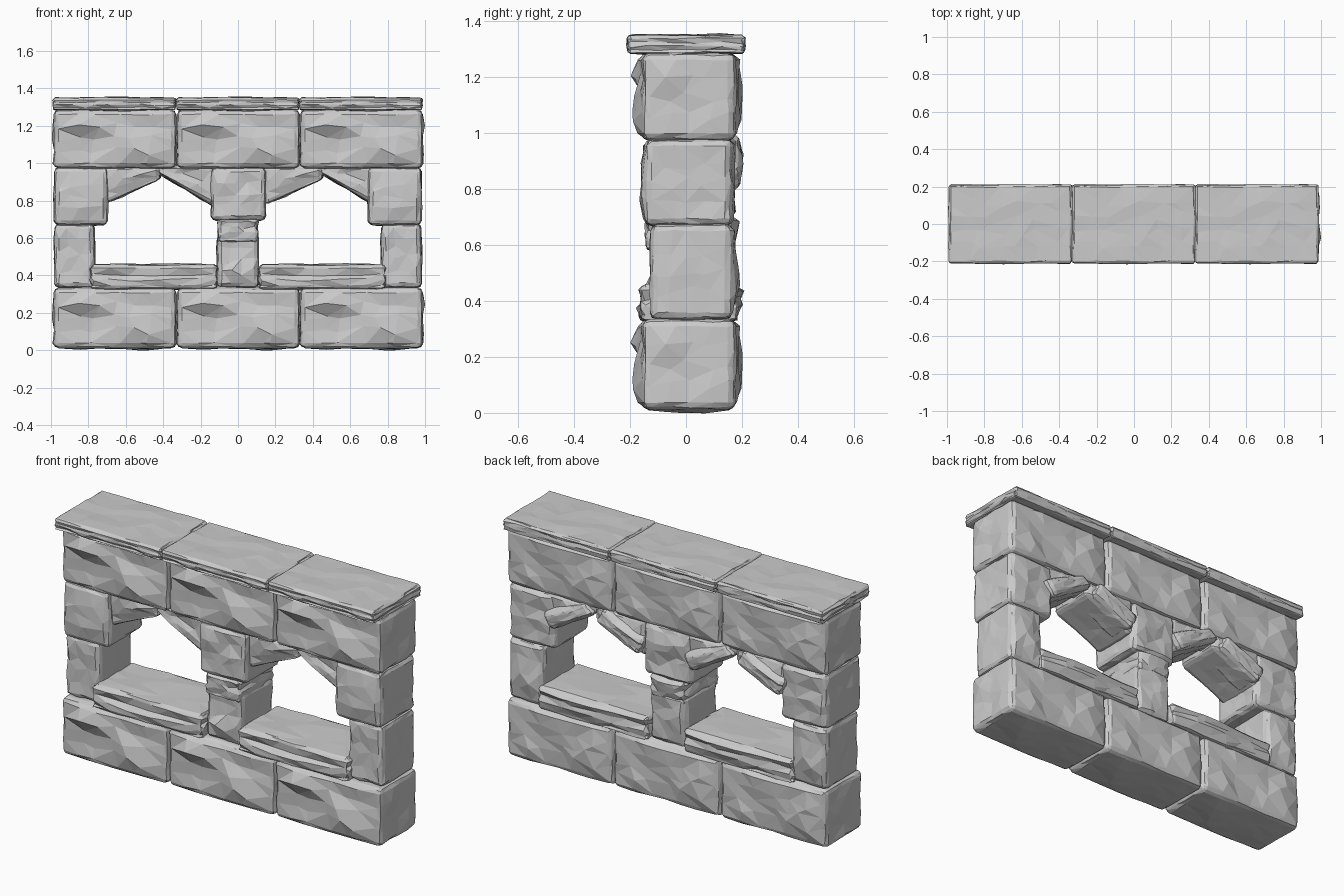
import bpy, bmesh, random
from mathutils import Vector, noise

if "Cube" in bpy.data.objects:
    bpy.data.objects.remove(bpy.data.objects["Cube"])


def ticks(half, r, n):
    """Grid positions along one axis, with a narrow rounded band at both ends."""
    inner = half - r
    return [-half] + [-inner + 2 * inner * i / n for i in range(n + 1)] + [half]


def stone(name, box, seed, cuts=(6, 4, 4), rough=(0.016, 0.034, 0.008), r=0.024,
          strata=0.0, freq=(3.5, 6, 10), quad=None):
    """Chiselled block filling box (x0,x1,y0,y1,z0,z1); quad optionally remaps its xz outline."""
    rng = random.Random(seed)
    lo, hi = Vector(box[0::2]), Vector(box[1::2])
    mid, half = (lo + hi) / 2, (hi - lo) / 2
    grid = [ticks(half[a], r, cuts[a]) for a in range(3)]
    last = [len(g) - 1 for g in grid]
    layer = [(-strata if k % 2 else 0) * rng.uniform(0.4, 1) for k in range(last[2] + 1)]
    bm, made = bmesh.new(), {}

    def vert(key):
        if key in made:
            return made[key]
        p = Vector([grid[a][key[a]] for a in range(3)])
        rim = [key[a] in (0, last[a]) for a in range(3)]
        # irregular facets: slide inner points along their face
        for a in range(3):
            if 1 < key[a] < last[a] - 1:
                p[a] += rng.uniform(-0.35, 0.35) * 2 * (half[a] - r) / cuts[a]
        core = Vector([max(-half[a] + r, min(half[a] - r, p[a])) for a in range(3)])
        off = p - core
        if off.length > 1e-6:
            p = core + off.normalized() * r
        # chisel marks on each face, fading to the rounded edges
        n = noise.noise(Vector([p[a] * freq[a] for a in range(3)]) + Vector((seed * 3.7, seed, 5.1)))
        for a in range(3):
            if rim[a]:
                sign = 1 if key[a] else -1
                fade = 1.0
                for b in range(3):
                    if b != a:
                        fade *= min(1.0, (1 - abs(p[b]) / half[b]) * 3)
                p[a] += sign * rough[a] * fade * (0.4 + 1.3 * n + rng.uniform(-0.2, 0.2))
                if a < 2:
                    p[a] += sign * layer[key[2]] * rng.uniform(0.1, 1)
        p += Vector([rng.uniform(-1, 1) * 0.003 for _ in range(3)])
        if quad:
            u, w = (p.x / half.x + 1) / 2, (p.z / half.z + 1) / 2
            bl, br, tr, tl = [Vector(q) for q in quad]
            q = bl.lerp(br, u).lerp(tl.lerp(tr, u), w)
            co = Vector((q.x, p.y + mid.y, q.y))
        else:
            co = p + mid
        made[key] = bm.verts.new(co)
        return made[key]

    for a in range(3):
        b, c = (a + 1) % 3, (a + 2) % 3
        for side in (0, last[a]):
            for i in range(last[b]):
                for j in range(last[c]):
                    loop = []
                    for di, dj in ((0, 0), (1, 0), (1, 1), (0, 1)):
                        key = [0, 0, 0]
                        key[a], key[b], key[c] = side, i + di, j + dj
                        loop.append(vert(tuple(key)))
                    bm.faces.new(loop if side else loop[::-1])
    bmesh.ops.triangulate(bm, faces=bm.faces[:])
    bmesh.ops.recalc_face_normals(bm, faces=bm.faces[:])
    mesh = bpy.data.meshes.new(name)
    bm.to_mesh(mesh)
    bm.free()
    obj = bpy.data.objects.new(name, mesh)
    bpy.context.collection.objects.link(obj)
    return obj


def repeat(obj, dx):
    """Linked copy shifted along x."""
    twin = obj.copy()
    twin.location.x += dx
    bpy.context.collection.objects.link(twin)


# bottom and top courses and the coping slabs: three of each
for part in (
    stone("base_block", (-0.983, -0.333, -0.153, 0.175, 0.014, 0.333), 3, rough=(0.016, 0.034, 0.014)),
    stone("upper_block", (-0.983, -0.333, -0.153, 0.175, 0.975, 1.285), 3),
    stone("coping_slab", (-0.99, -0.331, -0.21, 0.21, 1.285, 1.35), 8, (7, 5, 3),
          (0.004, 0.008, 0.004), 0.012, 0.012),
):
    repeat(part, 0.66)
    repeat(part, 1.318)

# side piers, mirrored left and right
for s, label in ((-1, "left"), (1, "right")):
    low = sorted((s * 0.98, s * 0.767))
    top = sorted((s * 0.98, s * 0.698))
    stone(label + "_pier_lower", (*low, -0.125, 0.163, 0.335, 0.675), 5, (3, 4, 4), (0.008, 0.026, 0.004))
    stone(label + "_pier_upper", (*top, -0.145, 0.163, 0.67, 0.978), 6, (3, 4, 4), (0.01, 0.028, 0.004))

# centre column: shaft, banded neck, head block
stone("column_shaft", (-0.11, 0.11, -0.125, 0.16, 0.335, 0.62), 7, (3, 4, 4), (0.006, 0.026, 0.004))
stone("column_neck", (-0.108, 0.108, -0.14, 0.168, 0.58, 0.705), 9, (4, 4, 3),
      (0.004, 0.02, 0.004), 0.018, 0.014)
stone("column_head", (-0.14, 0.147, -0.145, 0.165, 0.695, 0.978), 11, (4, 4, 4), (0.008, 0.028, 0.006))

# window sills with layered edges
sill = stone("window_sill", (-0.79, -0.11, -0.165, 0.185, 0.328, 0.458), 13, (6, 4, 3),
             (0.006, 0.02, 0.008), 0.02, 0.018)
repeat(sill, 0.9)

# arch stones leaning to a point over each opening
span = (-0.15, 0.15, -0.115, 0.16, 0, 0.2)
arch = [
    stone("arch_stone_left", span, 15, (4, 4, 3), (0.006, 0.02, 0.014),
          quad=((-0.73, 0.775), (-0.415, 0.915), (-0.415, 0.985), (-0.73, 0.985))),
    stone("arch_stone_right", span, 17, (4, 4, 3), (0.006, 0.02, 0.014),
          quad=((-0.425, 0.95), (-0.12, 0.765), (-0.12, 0.985), (-0.435, 0.985))),
]
# tilted ends of the arch stones standing proud at the back
proud = (-0.15, 0.15, 0.03, 0.192, 0, 0.1)
arch += [
    stone("arch_back_left", proud, 19, (4, 3, 3), (0.006, 0.02, 0.008),
          quad=((-0.70, 0.79), (-0.44, 0.91), (-0.48, 0.995), (-0.745, 0.885))),
    stone("arch_back_right", proud, 21, (4, 3, 3), (0.006, 0.02, 0.008),
          quad=((-0.43, 0.945), (-0.165, 0.79), (-0.105, 0.875), (-0.37, 1.0))),
]
for part in arch:
    repeat(part, 0.868)
